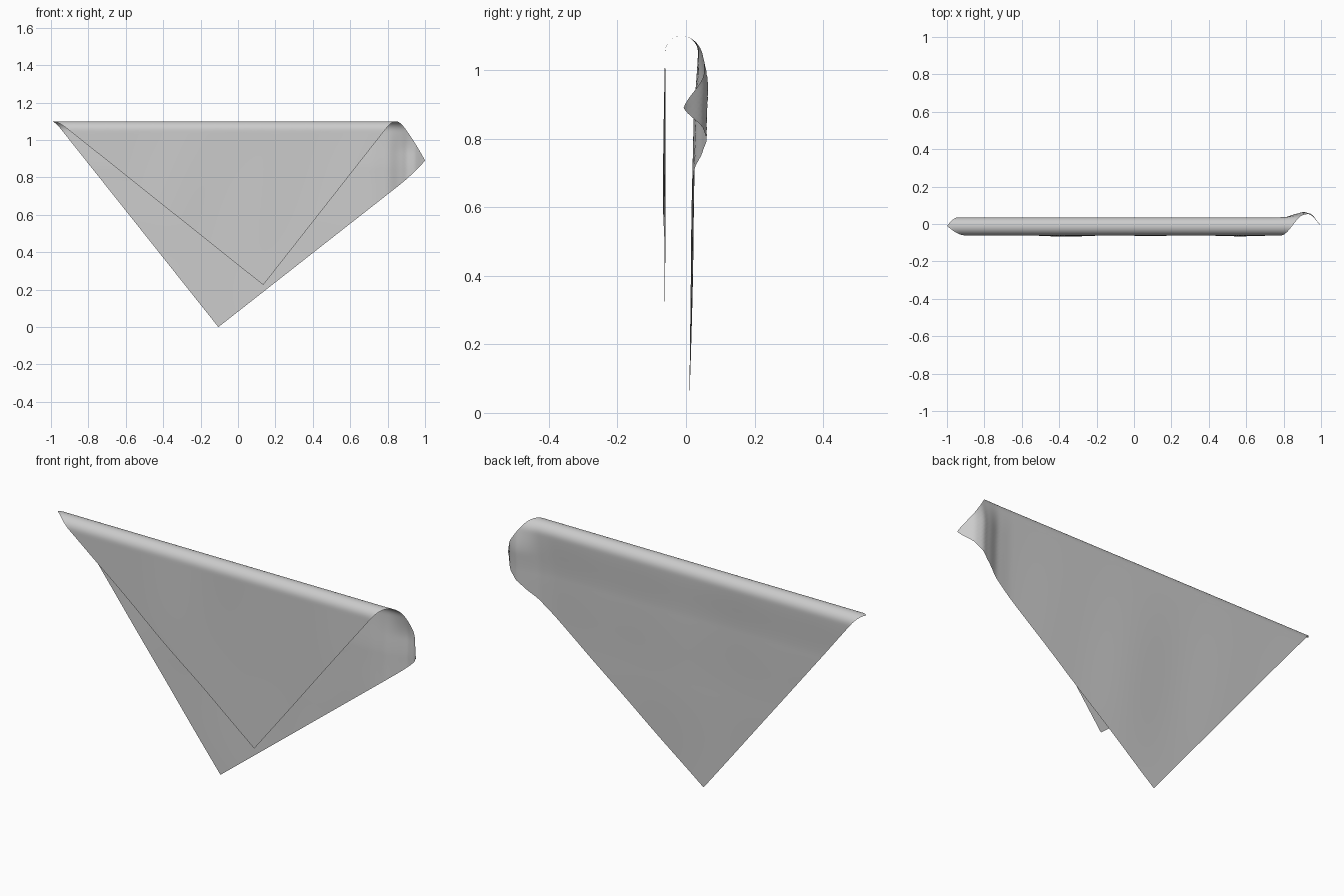
import bpy, bmesh, math
from mathutils import Vector

if "Cube" in bpy.data.objects:
    bpy.data.objects.remove(bpy.data.objects["Cube"])

N = 110                      # grid resolution of the sheet
R, YC, ZC = 0.048, -0.013, 1.052   # rounded fold: radius and centre
S1 = ZC + math.pi * R        # cloth length where the front panel starts

# Corners of the flat square cloth: (x, length up from the back tip)
BACK, RIGHT = Vector((-0.105, 0)), Vector((1.03, 0.89))
LEFT, FRONT = Vector((-1.0, 1.125)), Vector((0.135, 2.03))


def interp(keys, v):
    if v <= keys[0][0]:
        return keys[0][1]
    for (a, p), (b, q) in zip(keys, keys[1:]):
        if v <= b:
            t = (v - a) / (b - a)
            t = t * t * (3 - 2 * t) * 0.5 + t * 0.5
            return p + (q - p) * t
    return keys[-1][1]


BACK_Y = [(0, 0.010), (0.5, 0.018), (0.85, 0.024), (1.052, 0.035)]
CURL_Y = [(0.72, 0), (0.8, 0.004), (0.87, 0.026), (0.91, 0.036),
          (0.95, 0.026), (1.03, -0.034)]


def drape(x, s):
    # gentle vertical wrinkles, fading at the fold and the tips
    wave = 0.6 * math.sin(6.5 * x + 0.8) + 0.4 * math.sin(13 * x + 2 * s)
    if s < ZC:               # back panel
        y, z = interp(BACK_Y, s), s
        y += 0.004 * wave * math.sin(math.pi * s / ZC)
    elif s < S1:             # rounded fold
        a = (s - ZC) / R
        y, z = YC + R * math.cos(a), ZC + R * math.sin(a)
    else:                    # front panel
        d = s - S1
        y, z = YC - R - 0.003 * d, ZC - d
        y += 0.005 * wave * math.sin(math.pi * min(d / 0.83, 1))
    # curled free corner on the right
    f = max(0, min(1, (1.13 - s) / 0.2))
    f = f * f * (3 - 2 * f)
    y += CURL_Y and interp(CURL_Y, x) * f
    if x > 0.85:
        x -= 0.03 * ((x - 0.85) / 0.18) ** 2
    return x, y, z


# Draped cloth
bm = bmesh.new()
rows = []
for j in range(N + 1):
    v = j / N
    row = []
    for i in range(N + 1):
        u = i / N
        p = BACK.lerp(RIGHT, u).lerp(LEFT.lerp(FRONT, u), v)
        row.append(bm.verts.new(drape(p.x, p.y)))
    rows.append(row)
for a, b in zip(rows, rows[1:]):
    for i in range(N):
        bm.faces.new((a[i + 1], a[i], b[i], b[i + 1]))
for f in bm.faces:
    f.smooth = True
mesh = bpy.data.meshes.new("draped_cloth")
bm.to_mesh(mesh)
bm.free()
cloth = bpy.data.objects.new("draped_cloth", mesh)
bpy.context.collection.objects.link(cloth)
